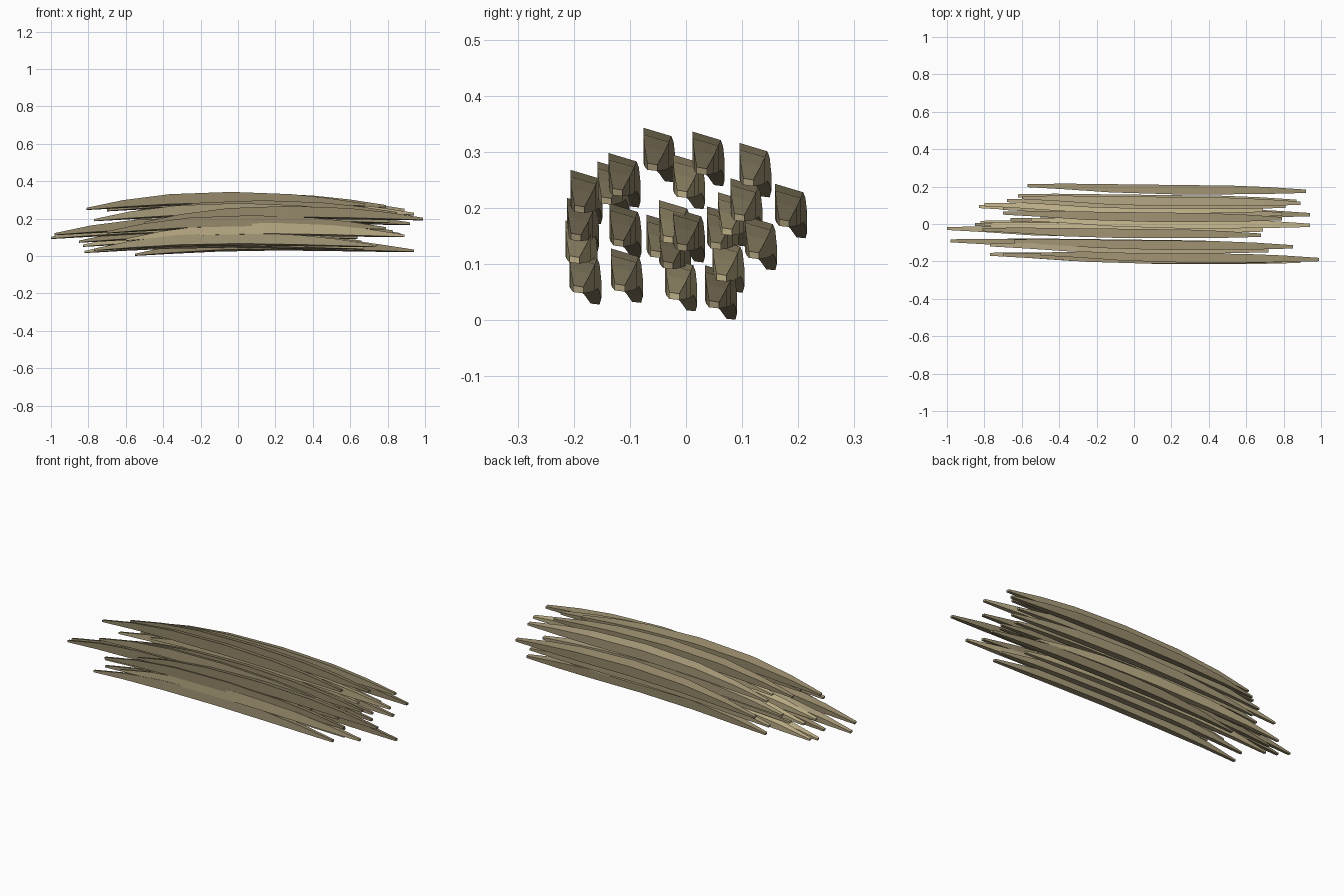
import bpy, bmesh

# Straw tones
def tone(name, rgb):
    m = bpy.data.materials.new(name)
    m.diffuse_color = (*rgb, 1)
    return m

tones = [tone("straw_dark", (0.30, 0.25, 0.145)),
         tone("straw_mid", (0.38, 0.32, 0.19)),
         tone("straw_light", (0.50, 0.42, 0.24))]

# Rings along one strand: x, y centre, z centre, width, height
RINGS = [(-.745, .018, .007, .016, .012), (-.55, .014, .033, .030, .042),
         (-.30, .004, .055, .044, .062), (.03, -.003, .064, .050, .068),
         (.35, -.005, .056, .046, .060), (.55, -.008, .044, .036, .042),
         (.745, -.012, .028, .018, .014)]

# Slanted four-sided section
SECTION = [(-.5, .5), (.5, .28), (.5, -.5), (-.5, -.35)]

def strand_mesh(mat):
    bm = bmesh.new()
    loops = [[bm.verts.new((x, y + w * a, z + h * b)) for a, b in SECTION]
             for x, y, z, w, h in RINGS]
    for p, q in zip(loops, loops[1:]):
        for i in range(4):
            j = (i + 1) % 4
            bm.faces.new((p[i], p[j], q[j], q[i]))
    bm.faces.new(loops[0])
    bm.faces.new(loops[-1][::-1])
    bmesh.ops.recalc_face_normals(bm, faces=bm.faces)
    me = bpy.data.meshes.new("straw_strand")
    bm.to_mesh(me)
    bm.free()
    me.materials.append(mat)
    return me

meshes = [strand_mesh(m) for m in tones]

# Bundle layout: left tip x, y, base z, tone
LAYOUT = [
    (-.81, -.048, .245, 0), (-.70, .040, .238, 0), (-.60, .123, .218, 1),
    (-.57, .187, .145, 0), (-.64, -.110, .200, 0), (-.55, .005, .197, 2),
    (-.77, -.130, .185, 1), (-.50, -.178, .170, 0), (-.70, -.184, .120, 0),
    (-.60, -.187, .080, 2), (-.77, -.180, .027, 1), (-.98, -.108, .110, 0),
    (-.75, -.106, .030, 1), (-.80, -.020, .116, 2), (-1.0, -.042, .090, 1),
    (-.82, -.009, .015, 2), (-.66, .005, .102, 0), (-.55, .062, .000, 0),
    (-.83, .075, .048, 2), (-.70, .065, .105, 1), (-.80, .085, .130, 2),
    (-.68, .107, .155, 1), (-.62, .133, .088, 1), (-.85, -.020, .070, 0)]

for i, (x, y, z, t) in enumerate(LAYOUT):
    ob = bpy.data.objects.new(f"straw_strand_{i + 1}", meshes[t])
    ob.location = (x + .745, y, z)
    bpy.context.collection.objects.link(ob)
